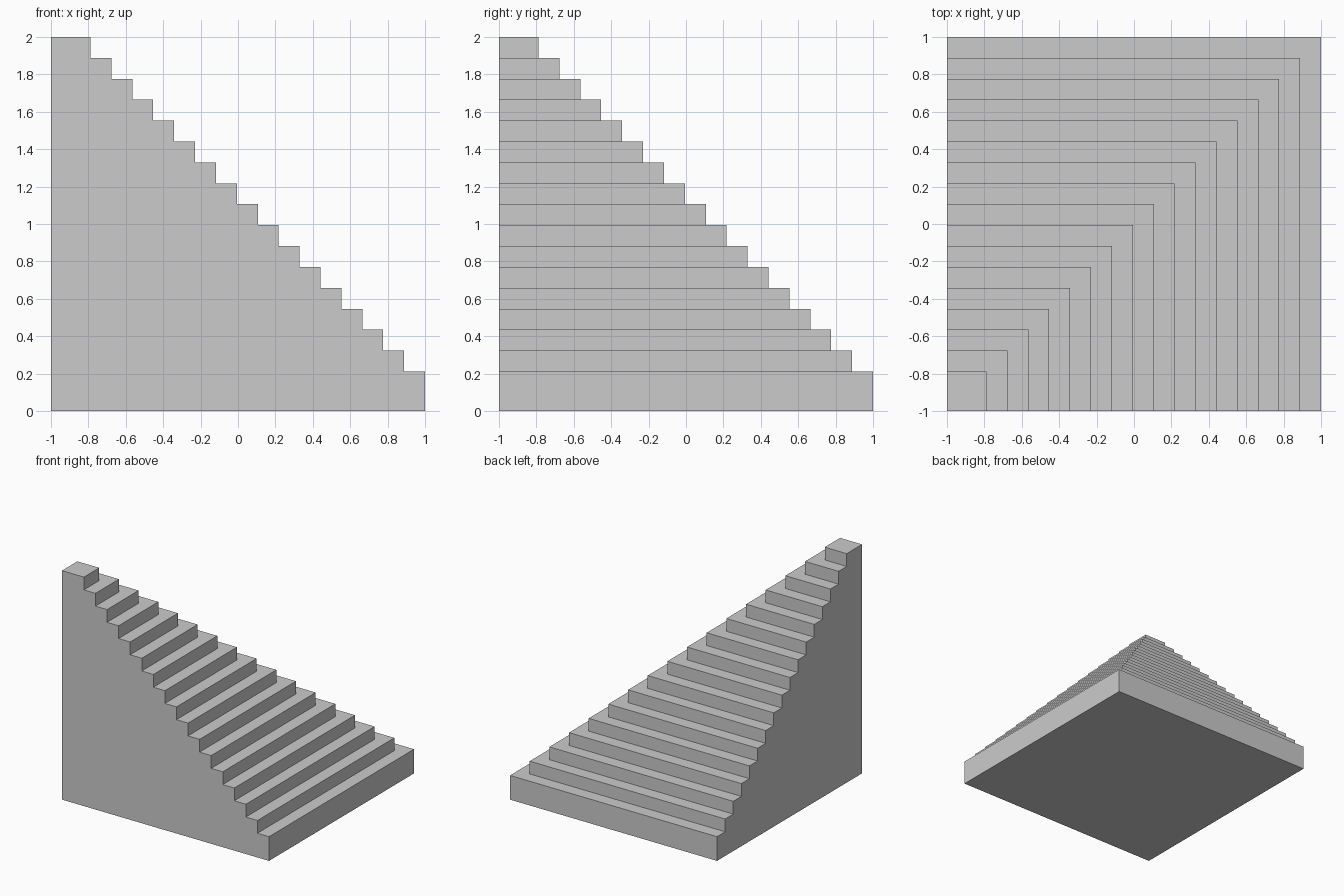
import bpy, bmesh

if "Cube" in bpy.data.objects:
    bpy.data.objects.remove(bpy.data.objects["Cube"])

LEVELS = 17
FIRST = 0.2115                      # height of the base slab, width of the top block
STEP = (2 - FIRST) / (LEVELS - 1)   # rise and tread of every step

bm = bmesh.new()


def edge_row(reach, z):
    """Back-left, outer corner and front-right points of one square terrace."""
    return [bm.verts.new(p) for p in ((-1, reach, z), (reach, reach, z), (reach, -1, z))]


# Stair profile rows, from the ground up: riser bottom and riser top per level
rows = []
for k in range(LEVELS):
    reach = 1 - k * STEP
    top = FIRST + k * STEP
    rows.append(edge_row(reach, top - STEP if k else 0))
    rows.append(edge_row(reach, top))

# Risers and L-shaped treads
for i, (a, b) in enumerate(zip(rows, rows[1:])):
    if i % 2 == 0:
        bm.faces.new((a[0], a[1], b[1], b[0]))
        bm.faces.new((a[1], a[2], b[2], b[1]))
    else:
        bm.faces.new((a[0], a[1], a[2], b[2], b[1], b[0]))

# Bottom, top and the two flat stepped walls
low = bm.verts.new((-1, -1, 0))
high = bm.verts.new((-1, -1, 2))
bm.faces.new([low] + rows[0])
bm.faces.new([high] + rows[-1])
bm.faces.new([low] + [r[0] for r in rows] + [high])
bm.faces.new([low] + [r[2] for r in rows] + [high])
bmesh.ops.recalc_face_normals(bm, faces=bm.faces)

mesh = bpy.data.meshes.new("corner_stairs")
bm.to_mesh(mesh)
bm.free()
bpy.context.collection.objects.link(bpy.data.objects.new("corner_stairs", mesh))
